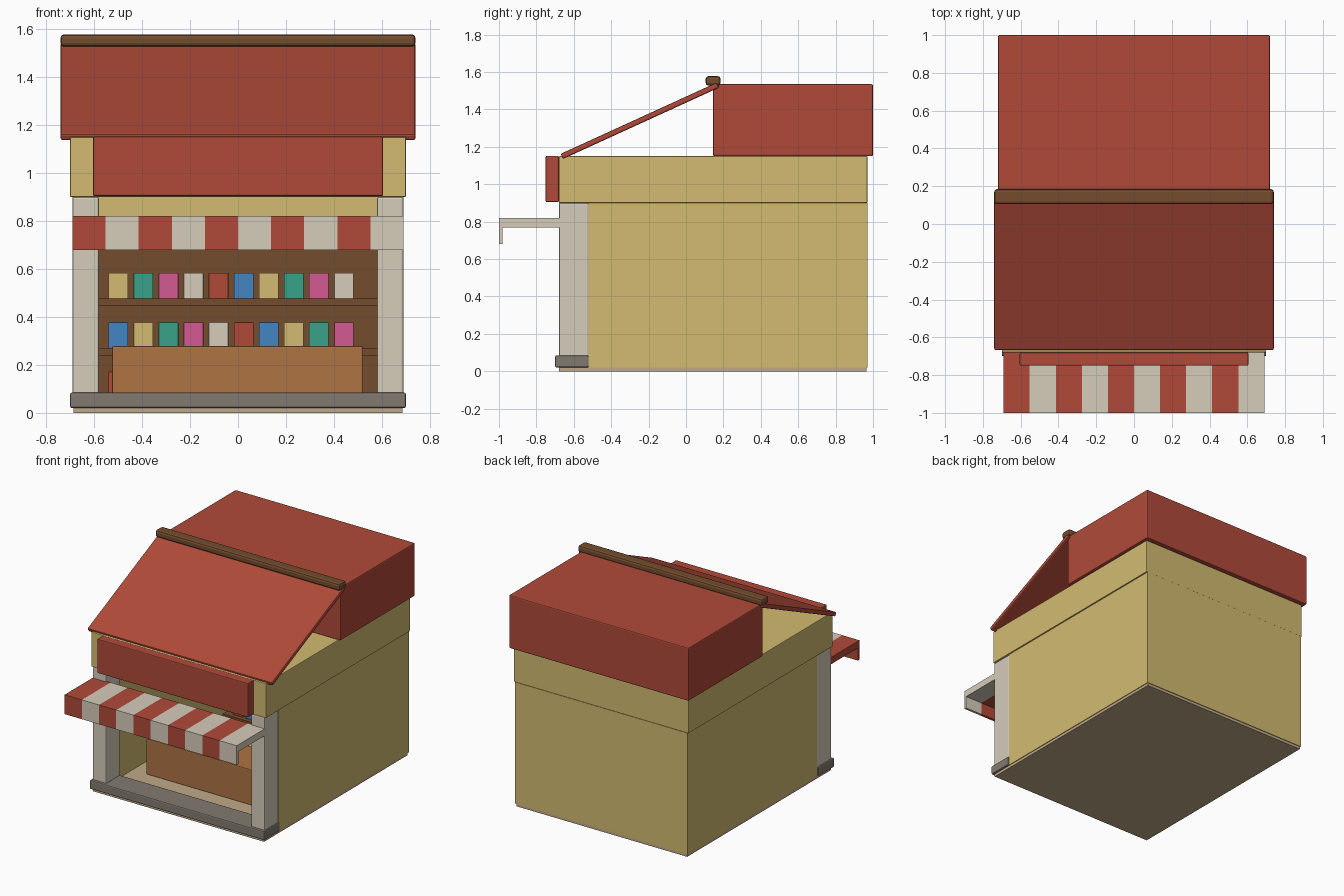
import bpy, bmesh
from math import atan2, hypot
from mathutils import Matrix

if "Cube" in bpy.data.objects:
    bpy.data.objects.remove(bpy.data.objects["Cube"])


def linear(c):
    c /= 255
    return c / 12.92 if c <= 0.04045 else ((c + 0.055) / 1.055) ** 2.4


def material(name, r, g, b):
    m = bpy.data.materials.new(name)
    m.use_nodes = True
    col = (linear(r), linear(g), linear(b), 1)
    m.diffuse_color = col
    bsdf = m.node_tree.nodes["Principled BSDF"]
    bsdf.inputs["Base Color"].default_value = col
    bsdf.inputs["Roughness"].default_value = 0.8
    return m


RED = material("brick red", 176, 74, 57)
YELLOW = material("straw yellow", 211, 187, 113)
CREAM = material("cream", 214, 205, 187)
BROWN = material("dark wood", 116, 77, 47)
ORANGE = material("counter wood", 175, 115, 68)
GREY = material("stone grey", 130, 122, 113)
TAN = material("floor tan", 192, 170, 137)
GREEN = material("teal green", 55, 162, 137)
PINK = material("pink", 212, 90, 146)
BLUE = material("blue", 68, 134, 194)


def finish(name, bm, mat, bevel=0):
    bmesh.ops.recalc_face_normals(bm, faces=bm.faces)
    me = bpy.data.meshes.new(name)
    bm.to_mesh(me)
    bm.free()
    ob = bpy.data.objects.new(name, me)
    bpy.context.collection.objects.link(ob)
    me.materials.append(mat)
    if bevel:
        mod = ob.modifiers.new("soft edges", "BEVEL")
        mod.width = bevel
        mod.segments = 2
    return ob


def box(name, x, y, z, mat, bevel=0):
    """Box from (low, high) pairs on each axis."""
    bm = bmesh.new()
    bmesh.ops.create_cube(bm, size=1)
    for v in bm.verts:
        for i, (lo, hi) in enumerate((x, y, z)):
            v.co[i] = (lo + hi) / 2 + v.co[i] * (hi - lo)
    return finish(name, bm, mat, bevel)


def extrude_x(name, profile, x0, x1, mat):
    """Extrude a (y, z) outline along x."""
    bm = bmesh.new()
    face = bm.faces.new([bm.verts.new((x0, y, z)) for y, z in profile])
    out = bmesh.ops.extrude_face_region(bm, geom=[face])["geom"]
    moved = [g for g in out if isinstance(g, bmesh.types.BMVert)]
    bmesh.ops.translate(bm, verts=moved, vec=(x1 - x0, 0, 0))
    return finish(name, bm, mat)


# Floor, walls and upper storey band
box("floor", (-0.685, 0.685), (-0.68, 0.965), (0, 0.02), TAN)
for side, s in (("left", 1), ("right", -1)):
    box(side + "_wall", sorted((s * 0.64, s * 0.69)), (-0.52, 0.97), (0.02, 0.9), YELLOW)
    box(side + "_pillar", sorted((s * 0.58, s * 0.69)), (-0.68, -0.52), (0.02, 0.9), CREAM, 0.008)
box("back_wall", (-0.64, 0.64), (0.92, 0.97), (0.02, 0.9), YELLOW)
box("upper_band", (-0.70, 0.70), (-0.68, 0.97), (0.9, 1.15), YELLOW, 0.004)
box("front_step", (-0.70, 0.70), (-0.70, -0.52), (0.02, 0.085), GREY, 0.008)

# Sign board and roof
box("sign_board", (-0.605, 0.605), (-0.75, -0.68), (0.905, 1.152), RED, 0.006)
box("rear_roof", (-0.72, 0.72), (0.145, 1.0), (1.15, 1.535), RED, 0.008)
low, high = (-0.655, 1.153), (0.17, 1.53)
dy, dz = high[0] - low[0], high[1] - low[1]
half = hypot(dy, dz) / 2
slope = box("sloped_roof", (-0.74, 0.74), (-half - 0.01, half), (-0.015, 0.015), RED, 0.008)
slope.matrix_world = (Matrix.Translation((0, (low[0] + high[0]) / 2, (low[1] + high[1]) / 2))
                      @ Matrix.Rotation(atan2(dz, dy), 4, "X"))
box("ridge_beam", (-0.74, 0.74), (0.105, 0.185), (1.527, 1.578), BROWN, 0.015)

# Striped awning with a hanging front edge
awning = [(-1, 0.68), (-1, 0.82), (-0.67, 0.82), (-0.67, 0.77), (-0.982, 0.77), (-0.982, 0.68)]
stripe = 1.38 / 10
for i in range(10):
    x = -0.69 + i * stripe
    extrude_x(f"awning_stripe_{i + 1}", awning, x, x + stripe, CREAM if i % 2 else RED)

# Counter and shelves stocked with goods
box("counter", (-0.525, 0.52), (-0.30, 0.0), (0.02, 0.278), ORANGE, 0.006)
box("shelf_back", (-0.64, 0.64), (0.88, 0.92), (0.02, 0.78), BROWN)
goods = [RED, BLUE, YELLOW, GREEN, PINK, CREAM]
for row in range(3):
    z = 0.064 + row * 0.206
    box(f"shelf_{row + 1}", (-0.6, 0.6), (0.68, 0.88), (z - 0.03, z), BROWN)
    for col in range(10):
        x = -0.54 + col * 0.1045
        box(f"goods_{row + 1}_{col + 1}", (x, x + 0.082), (0.71, 0.81), (z, z + 0.108),
            goods[(row + col) % 6], 0.003)
